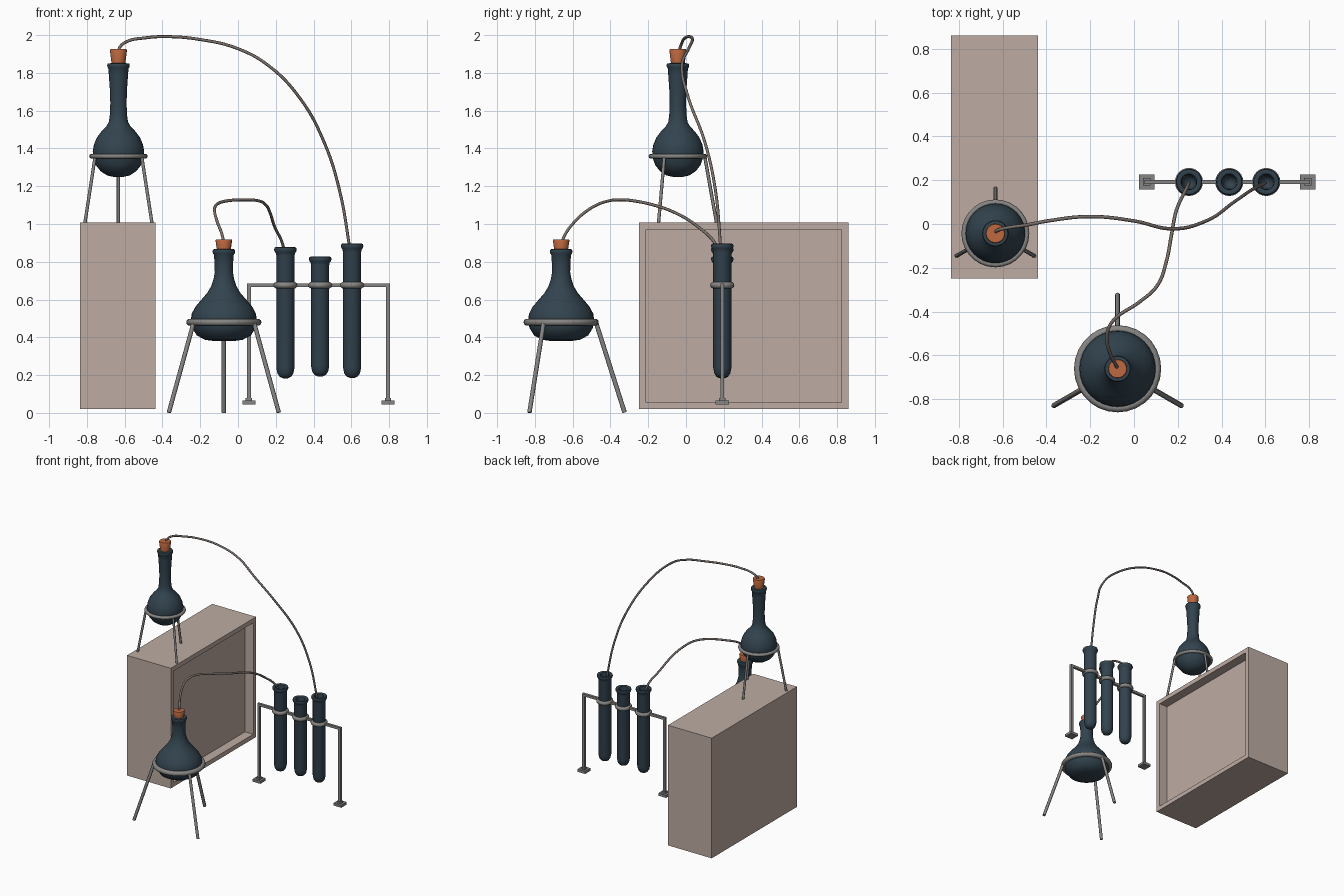
import bpy, bmesh, math
from mathutils import Vector

if "Cube" in bpy.data.objects:
    bpy.data.objects.remove(bpy.data.objects["Cube"])


def material(name, rgb):
    m = bpy.data.materials.new(name)
    lin = [((c / 255 + 0.055) / 1.055) ** 2.4 for c in rgb]
    m.diffuse_color = (*lin, 1)
    m.use_nodes = True
    m.node_tree.nodes["Principled BSDF"].inputs["Base Color"].default_value = m.diffuse_color
    return m


GLASS = material("dark_blue_glass", (50, 67, 78))
CORK = material("cork_brown", (188, 104, 64))
METAL = material("grey_metal", (134, 133, 131))
HOSE = material("hose_taupe", (122, 112, 106))
BOX = material("crate_beige", (190, 172, 164))


def add_mesh(name, bm, mat, smooth=True):
    bmesh.ops.recalc_face_normals(bm, faces=bm.faces)
    me = bpy.data.meshes.new(name)
    bm.to_mesh(me)
    bm.free()
    me.materials.append(mat)
    ob = bpy.data.objects.new(name, me)
    bpy.context.collection.objects.link(ob)
    if smooth:
        bpy.ops.object.select_all(action='DESELECT')
        ob.select_set(True)
        bpy.context.view_layer.objects.active = ob
        bpy.ops.object.shade_smooth_by_angle(angle=math.radians(50))
    return ob


def lathe(name, profile, x, y, mat, n=32):
    """Revolve (radius, z) pairs; both ends are closed."""
    bm = bmesh.new()
    rings = [[bm.verts.new((x + r * math.cos(2 * math.pi * i / n),
                            y + r * math.sin(2 * math.pi * i / n), z)) for i in range(n)]
             for r, z in profile]
    for a, b in zip(rings, rings[1:]):
        for i in range(n):
            j = (i + 1) % n
            bm.faces.new((a[i], a[j], b[j], b[i]))
    bm.faces.new(rings[0])
    bm.faces.new(rings[-1])
    return add_mesh(name, bm, mat)


def torus(name, R, r, x, y, z, n=28, m=10):
    bm = bmesh.new()
    v = [[bm.verts.new((x + (R + r * math.cos(2 * math.pi * k / m)) * math.cos(2 * math.pi * i / n),
                        y + (R + r * math.cos(2 * math.pi * k / m)) * math.sin(2 * math.pi * i / n),
                        z + r * math.sin(2 * math.pi * k / m))) for k in range(m)] for i in range(n)]
    for i in range(n):
        for k in range(m):
            a, b = v[i], v[(i + 1) % n]
            bm.faces.new((a[k], b[k], b[(k + 1) % m], a[(k + 1) % m]))
    return add_mesh(name, bm, METAL)


def block(name, lo, hi, mat):
    bm = bmesh.new()
    bmesh.ops.create_cube(bm, size=1)
    lo, hi = Vector(lo), Vector(hi)
    for v in bm.verts:
        v.co = Vector([(lo[i] + hi[i]) / 2 + v.co[i] * (hi[i] - lo[i]) for i in range(3)])
    return add_mesh(name, bm, mat, False)


def tube(name, pts, r, mat):
    """Round tube along a smooth path, turned into a mesh."""
    cu = bpy.data.curves.new(name, 'CURVE')
    cu.dimensions = '3D'
    cu.bevel_depth, cu.bevel_resolution, cu.resolution_u = r, 2, 6
    cu.use_fill_caps = True
    sp = cu.splines.new('BEZIER')
    sp.bezier_points.add(len(pts) - 1)
    for p, co in zip(sp.bezier_points, pts):
        p.co = co
        p.handle_left_type = p.handle_right_type = 'AUTO'
    cu.materials.append(mat)
    ob = bpy.data.objects.new(name, cu)
    bpy.context.collection.objects.link(ob)
    bpy.ops.object.select_all(action='DESELECT')
    ob.select_set(True)
    bpy.context.view_layer.objects.active = ob
    bpy.ops.object.convert(target='MESH')
    bpy.ops.object.shade_smooth_by_angle(angle=math.radians(50))


def tripod(name, x, y, z_ring, z_floor, R, r, top, foot, leg_r):
    torus(name + "_ring", R, r, x, y, z_ring)
    for k in range(3):
        a = math.radians(90 + 120 * k)
        d = Vector((math.cos(a), math.sin(a), 0))
        tube(f"{name}_leg_{k + 1}", [Vector((x, y, z_ring)) + d * top,
                                     Vector((x, y, z_floor)) + d * foot], leg_r, METAL)


# Crate with a shallow recess in its +x side
crate = block("crate", (-0.836, -0.248, 0.02), (-0.438, 0.86, 1.008), BOX)
bm = bmesh.new()
bm.from_mesh(crate.data)
side = max(bm.faces, key=lambda f: f.calc_center_median().x)
bmesh.ops.inset_individual(bm, faces=[side], thickness=0.051)
floor = bmesh.ops.extrude_discrete_faces(bm, faces=[side])["faces"]
bmesh.ops.translate(bm, verts=floor[0].verts, vec=(-0.075, 0, 0))
bm.to_mesh(crate.data)
bm.free()

# Round flask on the crate
X1, Y1 = -0.633, -0.043
lathe("round_flask", [(0.02, 1.248), (0.06, 1.257), (0.095, 1.28), (0.12, 1.312), (0.133, 1.35),
                      (0.136, 1.385), (0.13, 1.42), (0.114, 1.458), (0.09, 1.49), (0.064, 1.517),
                      (0.051, 1.54), (0.046, 1.575), (0.043, 1.64), (0.046, 1.72), (0.051, 1.79),
                      (0.053, 1.822), (0.058, 1.83), (0.06, 1.84), (0.057, 1.85), (0.03, 1.852)],
      X1, Y1, GLASS)
lathe("round_flask_cork", [(0.036, 1.845), (0.045, 1.92), (0.042, 1.926)], X1, Y1, CORK, 20)
tripod("upper_tripod", X1, Y1, 1.359, 1.005, 0.142, 0.013, 0.142, 0.205, 0.009)

# Conical flask on the floor
X2, Y2 = -0.075, -0.661
lathe("conical_flask", [(0.05, 0.38), (0.1, 0.387), (0.143, 0.41), (0.168, 0.45), (0.175, 0.49),
                        (0.17, 0.525), (0.152, 0.56), (0.12, 0.598), (0.088, 0.635), (0.066, 0.672),
                        (0.054, 0.71), (0.048, 0.745), (0.049, 0.79), (0.052, 0.835), (0.058, 0.845),
                        (0.06, 0.855), (0.057, 0.866), (0.03, 0.868)], X2, Y2, GLASS)
lathe("conical_flask_cork", [(0.036, 0.86), (0.044, 0.913), (0.041, 0.919)], X2, Y2, CORK, 20)
tripod("lower_tripod", X2, Y2, 0.48, 0.002, 0.18, 0.019, 0.184, 0.336, 0.012)

# Test tubes, hollow with a rolled lip, each in a holding ring
YT, ZR = 0.192, 0.676
tubes = [(0.251, 0.183, 0.878), (0.435, 0.193, 0.828), (0.604, 0.185, 0.897)]
for k, (x, lo, hi) in enumerate(tubes):
    lathe(f"test_tube_{k + 1}",
          [(0.012, lo), (0.03, lo + 0.008), (0.042, lo + 0.025), (0.048, lo + 0.055),
           (0.048, hi - 0.045), (0.051, hi - 0.032), (0.057, hi - 0.024), (0.06, hi - 0.014),
           (0.057, hi - 0.003), (0.048, hi), (0.036, hi - 0.006), (0.033, hi - 0.03),
           (0.033, lo + 0.06), (0.02, lo + 0.03), (0.005, lo + 0.024)], x, YT, GLASS, 24)
    torus(f"tube_ring_{k + 1}", 0.047, 0.017, x, YT, ZR, 24)

# Rack: rail pieces between the tubes, two posts and feet
h = 0.01
ends = [0.058 - h] + [v for x, _, _ in tubes for v in (x - 0.046, x + 0.046)] + [0.794 + h]
for k in range(0, len(ends), 2):
    block(f"rack_rail_{k // 2 + 1}", (ends[k], YT - h, ZR - h), (ends[k + 1], YT + h, ZR + h), METAL)
for side, x in (("left", 0.058), ("right", 0.794)):
    block(f"rack_post_{side}", (x - h, YT - h, 0.06), (x + h, YT + h, ZR - h), METAL)
    block(f"rack_foot_{side}", (x - 0.035, YT - 0.035, 0.045), (x + 0.035, YT + 0.035, 0.066), METAL)
    block(f"rack_foot_socket_{side}", (x - 0.017, YT - 0.017, 0.066), (x + 0.017, YT + 0.017, 0.078), METAL)

# Hoses from the corks to the outer test tubes
tube("long_hose", [(-0.633, -0.043, 1.9), (-0.625, -0.03, 1.937), (-0.583, -0.018, 1.968),
                   (-0.494, -0.005, 1.985), (-0.388, 0.015, 1.992), (-0.203, 0.034, 1.977),
                   (0, 0.014, 1.928), (0.166, -0.022, 1.835), (0.325, 0.012, 1.67),
                   (0.456, 0.1, 1.433), (0.536, 0.155, 1.184), (0.588, 0.182, 0.893),
                   (0.6, 0.188, 0.8)], 0.008, HOSE)
tube("short_hose", [(-0.075, -0.661, 0.89), (-0.082, -0.645, 0.935), (-0.112, -0.584, 1.018),
                    (-0.124, -0.52, 1.073), (-0.116, -0.475, 1.1), (-0.084, -0.43, 1.117),
                    (0.025, -0.356, 1.128), (0.107, -0.28, 1.123), (0.148, -0.17, 1.1),
                    (0.171, -0.05, 1.056), (0.194, 0.064, 0.985), (0.238, 0.16, 0.888),
                    (0.25, 0.188, 0.8)], 0.008, HOSE)
